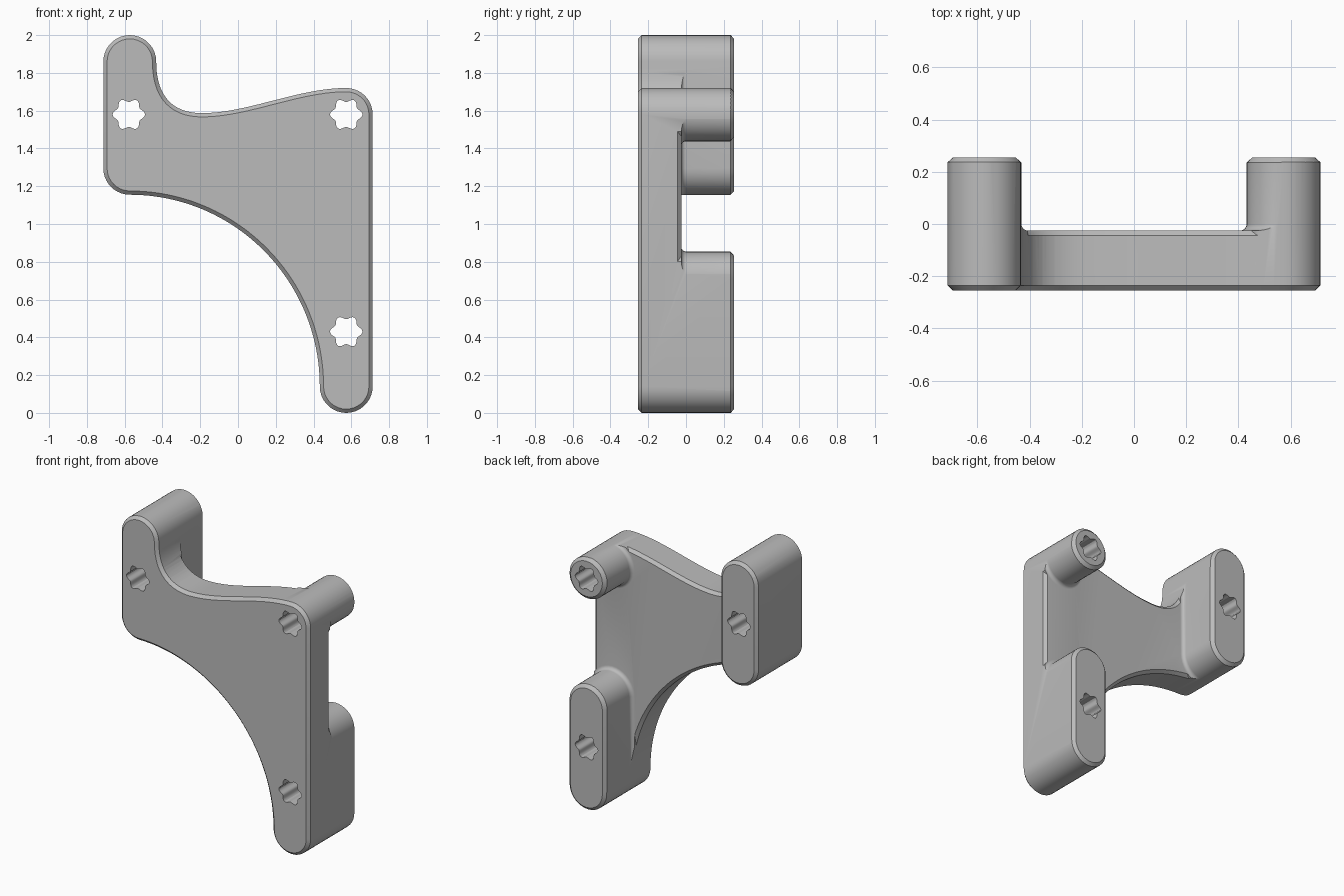
import bpy, bmesh
from math import sin, cos, pi, radians
from mathutils import Vector

if "Cube" in bpy.data.objects:
    bpy.data.objects.remove(bpy.data.objects["Cube"], do_unlink=True)

grey = bpy.data.materials.new("plain grey")
grey.use_nodes = True
grey.diffuse_color = (0.5, 0.5, 0.5, 1)
grey.node_tree.nodes["Principled BSDF"].inputs["Base Color"].default_value = (0.5, 0.5, 0.5, 1)

R = 0.14               # boss radius
X = 0.573              # boss centre line
FRONT, BACK = -0.255, 0.255
PLATE = -0.025         # back surface of the plate
CH = 0.02              # chamfer
FIL = 0.025            # fillet at the foot of each boss


def arc(cx, cz, start, end, rx=R, rz=R, n=18):
    angles = [radians(start + (end - start) * i / n) for i in range(n + 1)]
    return [Vector((cx + rx * cos(a), cz + rz * sin(a))) for a in angles]


def bezier(*pts, n=20):
    a, b, c, d = map(Vector, pts)
    return [a * (1 - t) ** 3 + 3 * b * t * (1 - t) ** 2 + 3 * c * t * t * (1 - t) + d * t ** 3
            for t in (i / n for i in range(n + 1))]


def clean(pts):
    return [p for i, p in enumerate(pts) if (p - pts[i - 1]).length > 1e-4]


def offset(pts, d):
    """Move a clockwise outline outward by d."""
    out = []
    for i, p in enumerate(pts):
        a = (p - pts[i - 1]).normalized()
        b = (pts[(i + 1) % len(pts)] - p).normalized()
        t = (a + b).normalized()
        out.append(p + Vector((-t.y, t.x)) * d)
    return out


def loft(name, outline, rings):
    """Closed solid along y from (y, outline offset) rings."""
    bm = bmesh.new()
    loops = [[bm.verts.new((p.x, y, p.y)) for p in offset(outline, d)] for y, d in rings]
    n = len(outline)
    for lo, hi in zip(loops, loops[1:]):
        for i in range(n):
            j = (i + 1) % n
            bm.faces.new((lo[i], lo[j], hi[j], hi[i]))
    bm.faces.new(loops[0])
    bm.faces.new(loops[-1])
    bmesh.ops.recalc_face_normals(bm, faces=bm.faces)
    mesh = bpy.data.meshes.new(name)
    bm.to_mesh(mesh)
    bm.free()
    mesh.materials.append(grey)
    obj = bpy.data.objects.new(name, mesh)
    bpy.context.collection.objects.link(obj)
    return obj


def combine(target, tool, operation):
    mod = target.modifiers.new("combine", 'BOOLEAN')
    mod.operation, mod.solver, mod.object = operation, 'EXACT', tool
    bpy.context.view_layer.objects.active = target
    bpy.ops.object.modifier_apply(modifier=mod.name)
    bpy.data.objects.remove(tool, do_unlink=True)


# Bracket outline, clockwise from the left edge
outline = clean(
    arc(-X, 2 - R, 180, 0)
    + bezier((R - X, 2 - R), (R - X, 1.66), (-0.33, 1.587), (-0.19, 1.587))
    + bezier((-0.19, 1.587), (0.05, 1.587), (0.32, 1.72), (X, 1.72))
    + arc(X, 1.58, 90, 0, n=10)
    + arc(X, R, 0, -180)
    + arc(-X, R, 0, 90, 2 * X - R, 1.155 - R, n=48)
    + arc(-X, 1.155 + R, -90, -180, n=10))

# Full-depth outline with a chamfered front edge
bracket = loft("bracket", outline, [(FRONT, -CH), (FRONT + CH, 0), (BACK + 0.05, 0)])

# Plate thickness with chamfered back edge
depth = loft("plate_depth", outline, [(FRONT - 0.05, 0.001), (PLATE - CH, 0.001), (PLATE, -CH)])

# Bosses with fillet foot and chamfered end
foot = [(PLATE + FIL * (1 - cos(a)), 0.002 + FIL * (1 - sin(a)))
        for a in (pi / 2 * i / 6 for i in range(7))]
boss_rings = [(-0.1, 0.002 + FIL)] + foot + [(BACK - CH, 0.002), (BACK, -CH)]
for name, x, low, high in (("left_boss", -X, 1.155 + R, 2 - R),
                           ("lower_boss", X, R, 0.712),
                           ("upper_boss", X, 1.58, 1.58)):
    stadium = clean(arc(x, high, 180, 0) + arc(x, low, 0, -180))
    combine(depth, loft(name, stadium, boss_rings), 'UNION')
combine(bracket, depth, 'INTERSECT')

# Six-lobed through holes
for x, z in ((-X - 0.005, 1.58), (X, 1.58), (X, 0.43)):
    star = []
    for i in range(60):
        a = -2 * pi * i / 60
        r = 0.076 + 0.01 * cos(6 * a)
        star.append(Vector((x + r * cos(a), z + r * sin(a))))
    combine(bracket, loft("hole", star, [(-0.4, 0), (0.4, 0)]), 'DIFFERENCE')

# Smooth shading with crisp chamfers
bpy.ops.object.select_all(action='DESELECT')
bracket.select_set(True)
bpy.context.view_layer.objects.active = bracket
bpy.ops.object.shade_smooth_by_angle(angle=radians(30))
